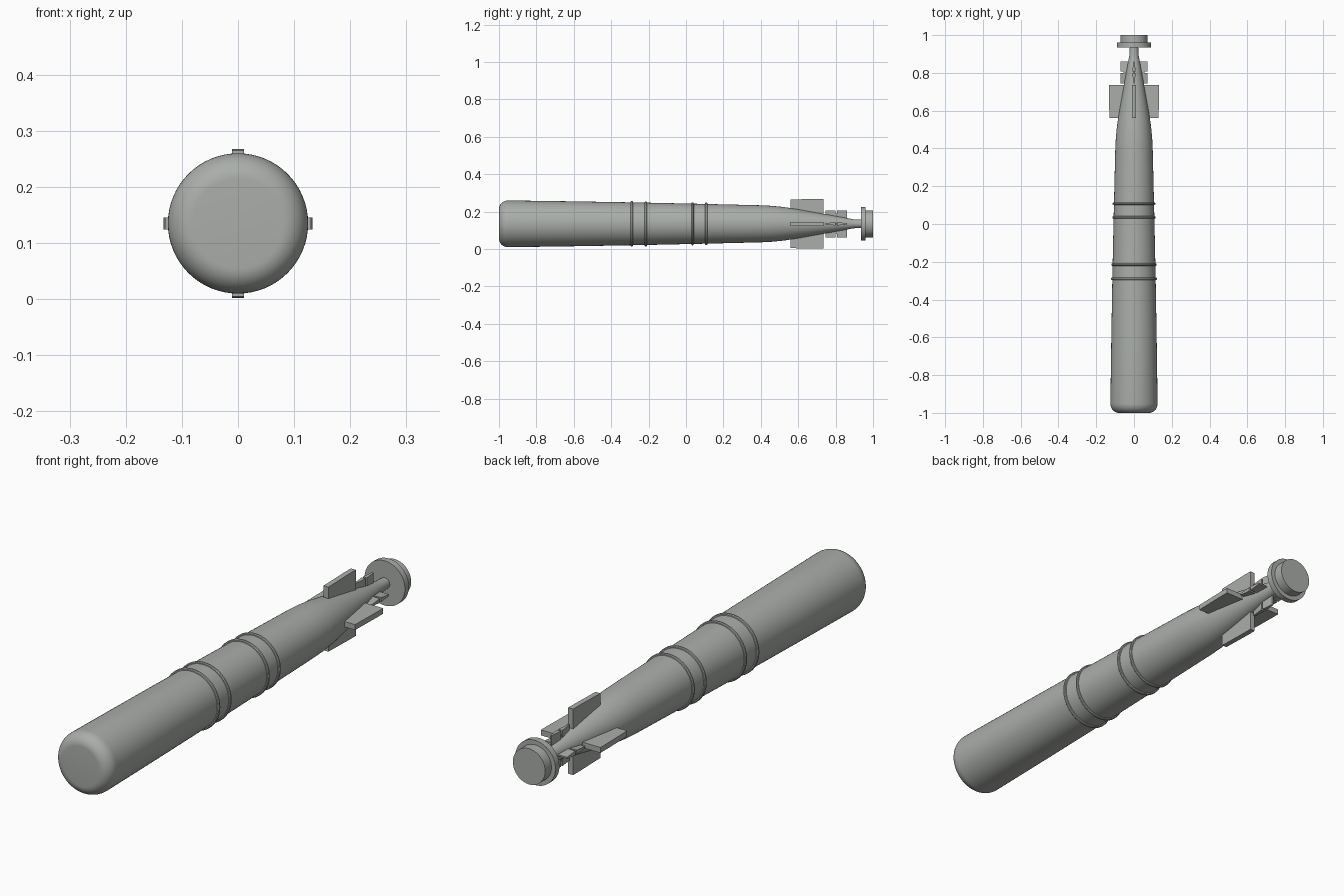
import bpy, bmesh
from math import sin, cos, pi, radians
from mathutils import Matrix, Vector

cube = bpy.data.objects.get("Cube")
if cube:
    bpy.data.objects.remove(cube, do_unlink=True)

AXIS_Z = 0.135

# One painted-metal colour
grey = bpy.data.materials.new("grey_metal")
grey.use_nodes = True
grey.diffuse_color = (0.40, 0.42, 0.395, 1)
grey.node_tree.nodes["Principled BSDF"].inputs["Base Color"].default_value = grey.diffuse_color


def finish(bm, name, smooth=True):
    bmesh.ops.recalc_face_normals(bm, faces=bm.faces)
    mesh = bpy.data.meshes.new(name)
    bm.to_mesh(mesh)
    bm.free()
    mesh.materials.append(grey)
    obj = bpy.data.objects.new(name, mesh)
    obj.location.z = AXIS_Z
    bpy.context.collection.objects.link(obj)
    if smooth:
        bpy.ops.object.select_all(action='DESELECT')
        obj.select_set(True)
        bpy.context.view_layer.objects.active = obj
        bpy.ops.object.shade_smooth_by_angle(angle=radians(30))
    return obj


def lathe(name, profile, closed=False, sides=64):
    """Turn (y, radius) points around the long axis."""
    bm = bmesh.new()
    rings = [[bm.verts.new((r * cos(2 * pi * i / sides), y, r * sin(2 * pi * i / sides)))
              for i in range(sides)] for y, r in profile]
    pairs = list(zip(rings, rings[1:]))
    if closed:
        pairs.append((rings[-1], rings[0]))
    else:
        bm.faces.new(rings[0])
        bm.faces.new(rings[-1])
    for a, b in pairs:
        for i in range(sides):
            j = (i + 1) % sides
            bm.faces.new((a[i], a[j], b[j], b[i]))
    return finish(bm, name)


def plate(name, sections, turn):
    """Fin lofted along y from (y, inner, outer, half thickness), turned about the axis."""
    bm = bmesh.new()
    loops = [[bm.verts.new(p) for p in ((lo, y, -t), (hi, y, -t), (hi, y, t), (lo, y, t))]
             for y, lo, hi, t in sections]
    bm.faces.new(loops[0])
    bm.faces.new(loops[-1])
    for a, b in zip(loops, loops[1:]):
        for i in range(4):
            j = (i + 1) % 4
            bm.faces.new((a[i], a[j], b[j], b[i]))
    bmesh.ops.rotate(bm, verts=bm.verts, cent=Vector(), matrix=Matrix.Rotation(turn, 3, 'Y'))
    return finish(bm, name, smooth=False)


# Hull: flat rounded nose, gentle taper, narrow tail cone
nose = [(-0.95 - 0.05 * cos(a), 0.08 + 0.045 * sin(a))
        for a in (pi / 2 * i / 10 for i in range(11))]
tail = [(-0.6, 0.120), (-0.25, 0.114), (0.07, 0.107), (0.4, 0.099), (0.46, 0.096),
        (0.52, 0.090), (0.6, 0.078), (0.7, 0.060), (0.8, 0.042), (0.87, 0.029),
        (0.895, 0.024), (0.945, 0.022)]
lathe("hull", nose + tail)

# Raised joint bands
for n, (y, r) in enumerate([(-0.29, 0.115), (-0.215, 0.113), (0.035, 0.108), (0.108, 0.106)]):
    bead = [(y - 0.007, r - 0.004), (y - 0.006, r + 0.004), (y - 0.003, r + 0.007),
            (y + 0.003, r + 0.007), (y + 0.006, r + 0.004), (y + 0.007, r - 0.004)]
    lathe(f"joint_band_{n + 1}", bead, closed=True)

# Propeller housing: wide flange and end drum
lathe("propeller_flange", [(0.935, 0.090), (0.96, 0.090)])
lathe("propeller_drum", [(0.955, 0.072), (1.0, 0.072)])

# Four large fins with small two-piece rudders behind them
for n, side in enumerate(("left", "lower", "right", "upper")):
    turn = n * pi / 2
    plate(f"{side}_fin", [(0.56, 0.05, 0.130, 0.011), (0.69, 0.04, 0.133, 0.011),
                          (0.735, 0.04, 0.133, 0.011)], turn)
    plate(f"{side}_stabiliser", [(0.745, 0.02, 0.072, 0.003), (0.80, 0.02, 0.072, 0.009)], turn)
    plate(f"{side}_rudder", [(0.808, 0.015, 0.072, 0.009), (0.86, 0.015, 0.072, 0.003)], turn)
    plate(f"{side}_rudder_hinge", [(0.795, 0.02, 0.055, 0.004), (0.815, 0.02, 0.055, 0.004)], turn)
